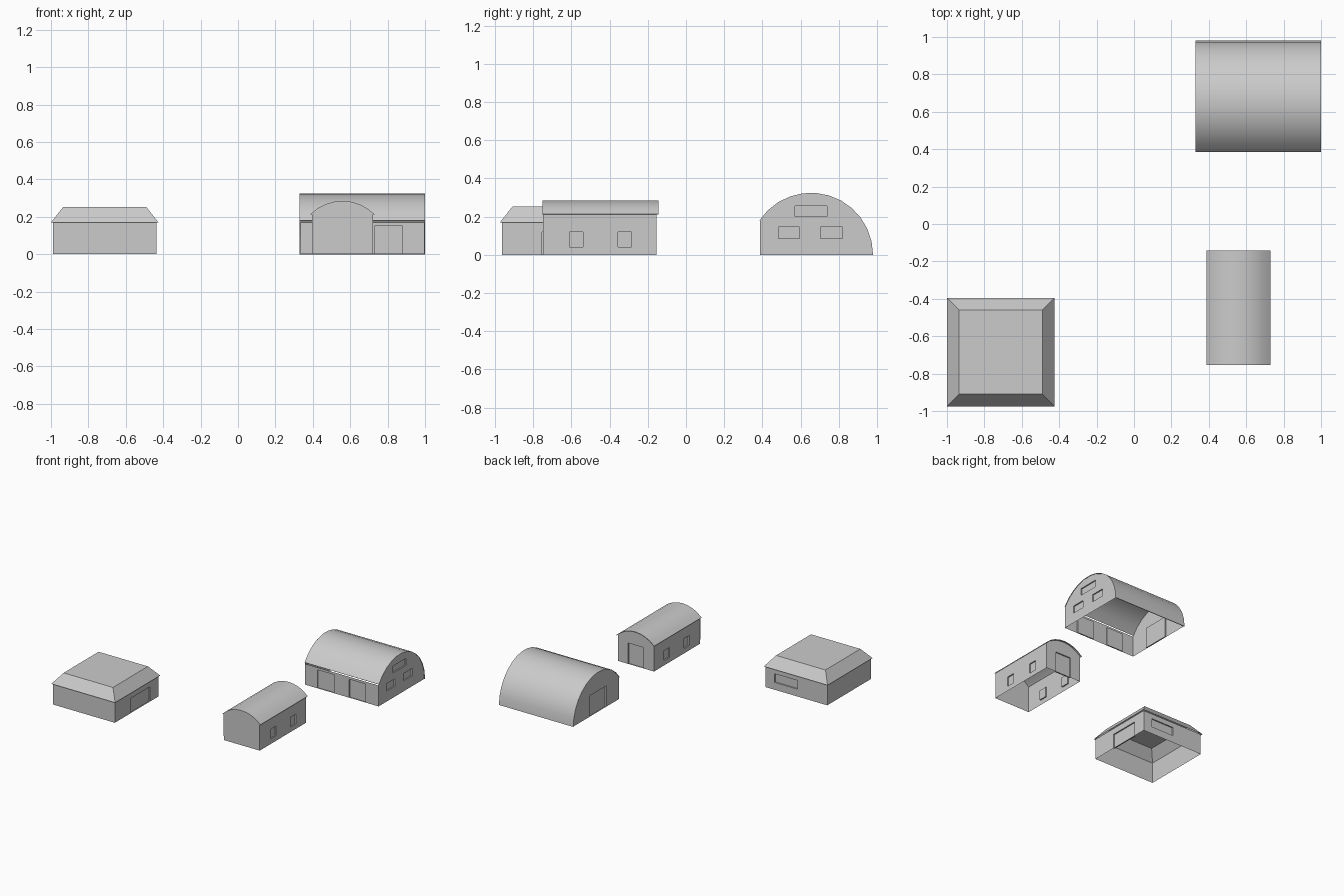
import bpy, bmesh
from math import sin, cos, radians, asin, acos
from mathutils import Vector

if "Cube" in bpy.data.objects:
    bpy.data.objects.remove(bpy.data.objects["Cube"])

grey = bpy.data.materials.new("plain grey")
grey.use_nodes = True
grey.diffuse_color = (0.6, 0.6, 0.6, 1)
grey.node_tree.nodes["Principled BSDF"].inputs["Base Color"].default_value = (0.6, 0.6, 0.6, 1)
RECESS = 0.01


def finish(name, bm, smooth=False):
    mesh = bpy.data.meshes.new(name)
    bm.to_mesh(mesh)
    bm.free()
    mesh.materials.append(grey)
    ob = bpy.data.objects.new(name, mesh)
    bpy.context.collection.objects.link(ob)
    if smooth:
        mesh.shade_smooth()
    return ob


def wall(name, axis, pos, side, outline, openings=()):
    """Flat wall across one axis, with recessed doors and windows (a0, a1, z0, z1)."""
    along = 1 - axis
    out = Vector((0, 0, 0))
    out[axis] = side

    def place(a, z):
        p = Vector((0, 0, z))
        p[axis], p[along] = pos, a
        return p

    bm = bmesh.new()
    face = bm.faces.new([bm.verts.new(place(a, z)) for a, z in outline])
    face.normal_update()
    if face.normal.dot(out) < 0:
        face.normal_flip()
    for a0, a1, z0, z1 in openings:
        for k, value in ((along, a0), (along, a1), (2, z0), (2, z1)):
            no = Vector((0, 0, 0))
            no[k] = 1
            bmesh.ops.bisect_plane(bm, geom=bm.verts[:] + bm.edges[:] + bm.faces[:],
                                   dist=1e-5, plane_co=no * value, plane_no=no)
    for a0, a1, z0, z1 in openings:
        picked = []
        for f in bm.faces:
            c = f.calc_center_median()
            if (a0 < c[along] < a1 and z0 < c.z < z1
                    and abs(c[axis] - pos) < RECESS / 4):
                picked.append(f)
        new = bmesh.ops.extrude_face_region(bm, geom=picked)["geom"]
        bmesh.ops.delete(bm, geom=picked, context='FACES')
        verts = [v for v in new if isinstance(v, bmesh.types.BMVert)]
        bmesh.ops.translate(bm, verts=verts, vec=-out * RECESS)
    return finish(name, bm)


def box_outline(a0, a1, h):
    return [(a0, 0), (a1, 0), (a1, h), (a0, h)]


def arc(centre, base, radius, start, end, steps):
    angles = [radians(start + (end - start) * i / steps) for i in range(steps + 1)]
    return [(centre + radius * cos(t), base + radius * sin(t)) for t in angles]


def vault(name, profile, axis, lo, hi):
    """Thin curved roof swept along one axis."""
    bm = bmesh.new()
    rows = []
    for end in (lo, hi):
        rows.append([bm.verts.new((end, a, z) if axis == 0 else (a, end, z)) for a, z in profile])
    for i in range(len(profile) - 1):
        bm.faces.new((rows[0][i], rows[0][i + 1], rows[1][i + 1], rows[1][i]))
    bm.normal_update()
    if sum(f.normal.z for f in bm.faces) < 0:
        bmesh.ops.reverse_faces(bm, faces=bm.faces[:])
    ob = finish(name, bm)
    shell = ob.modifiers.new("shell", 'SOLIDIFY')
    shell.thickness, shell.offset = 0.005, -1
    bpy.context.view_layer.objects.active = ob
    ob.select_set(True)
    bpy.ops.object.modifier_apply(modifier="shell")
    bpy.ops.object.shade_smooth_by_angle(angle=radians(35))
    ob.select_set(False)


# Square bunker: four walls and a truncated hip roof
x0, x1, y0, y1 = -0.99, -0.435, -0.965, -0.405
wall("bunker_front_wall", 1, y0, -1, box_outline(x0, x1, 0.17))
wall("bunker_back_wall", 1, y1, 1, box_outline(x0, x1, 0.17), [(-0.72, -0.515, 0.06, 0.13)])
wall("bunker_left_wall", 0, x1, 1, box_outline(y0, y1, 0.17), [(-0.755, -0.51, 0, 0.12)])
wall("bunker_right_wall", 0, x0, -1, box_outline(y0, y1, 0.17))

bm = bmesh.new()
rings = []
for xa, xb, ya, yb, z in ((-1, -0.425, -0.975, -0.395, 0.17), (-0.935, -0.49, -0.91, -0.46, 0.252)):
    rings.append([bm.verts.new((x, y, z)) for x, y in ((xa, ya), (xb, ya), (xb, yb), (xa, yb))])
for i in range(4):
    j = (i + 1) % 4
    bm.faces.new((rings[0][i], rings[0][j], rings[1][j], rings[1][i]))
bm.faces.new(rings[1])
finish("bunker_roof", bm)

# Long hut: barrel roof, two windows on each side, door at the back
x0, x1, y0, y1, mid = 0.397, 0.721, -0.75, -0.155, 0.558
R, base = 0.241, 0.044
half = acos(0.171 / R) * 57.2958
vault("hut_roof", arc(mid, base, R, half, 180 - half, 8), 1, -0.753, -0.143)
inner = R - 0.003
t = acos((x1 - mid) / inner) * 57.2958
gable = [(x0, 0), (x1, 0)] + arc(mid, base, inner, t, 180 - t, 8)
eave = gable[2][1]
windows = [(-0.61, -0.54, 0.04, 0.12), (-0.355, -0.285, 0.04, 0.12)]
wall("hut_front_wall", 1, y0, -1, gable)
wall("hut_back_wall", 1, y1, 1, gable, [(0.49, 0.63, 0, 0.17)])
wall("hut_left_wall", 0, x1, 1, box_outline(y0, y1, eave), windows)
wall("hut_right_wall", 0, x0, -1, box_outline(y0, y1, eave), windows)

# Hangar: roof curves to the ground at the back, upright wall in front
mid, R, front = 0.655, 0.325, 0.387
sweep = 90 + asin((mid - front + 0.002) / R) * 57.2958
vault("hangar_roof", arc(mid, 0, R, 0, sweep, 12), 0, 0.33, 1.0)
end = [(front, 0)] + arc(mid, 0, R - 0.003, 0, sweep, 12)
wall("hangar_front_wall", 1, front, -1, box_outline(0.333, 0.997, 0.17),
     [(0.445, 0.595, 0, 0.15), (0.73, 0.88, 0, 0.15)])
wall("hangar_left_wall", 0, 0.997, 1, end,
     [(0.57, 0.74, 0.2, 0.257), (0.485, 0.595, 0.085, 0.145), (0.705, 0.82, 0.085, 0.145)])
wall("hangar_right_wall", 0, 0.333, -1, end, [(0.55, 0.77, 0, 0.17)])
